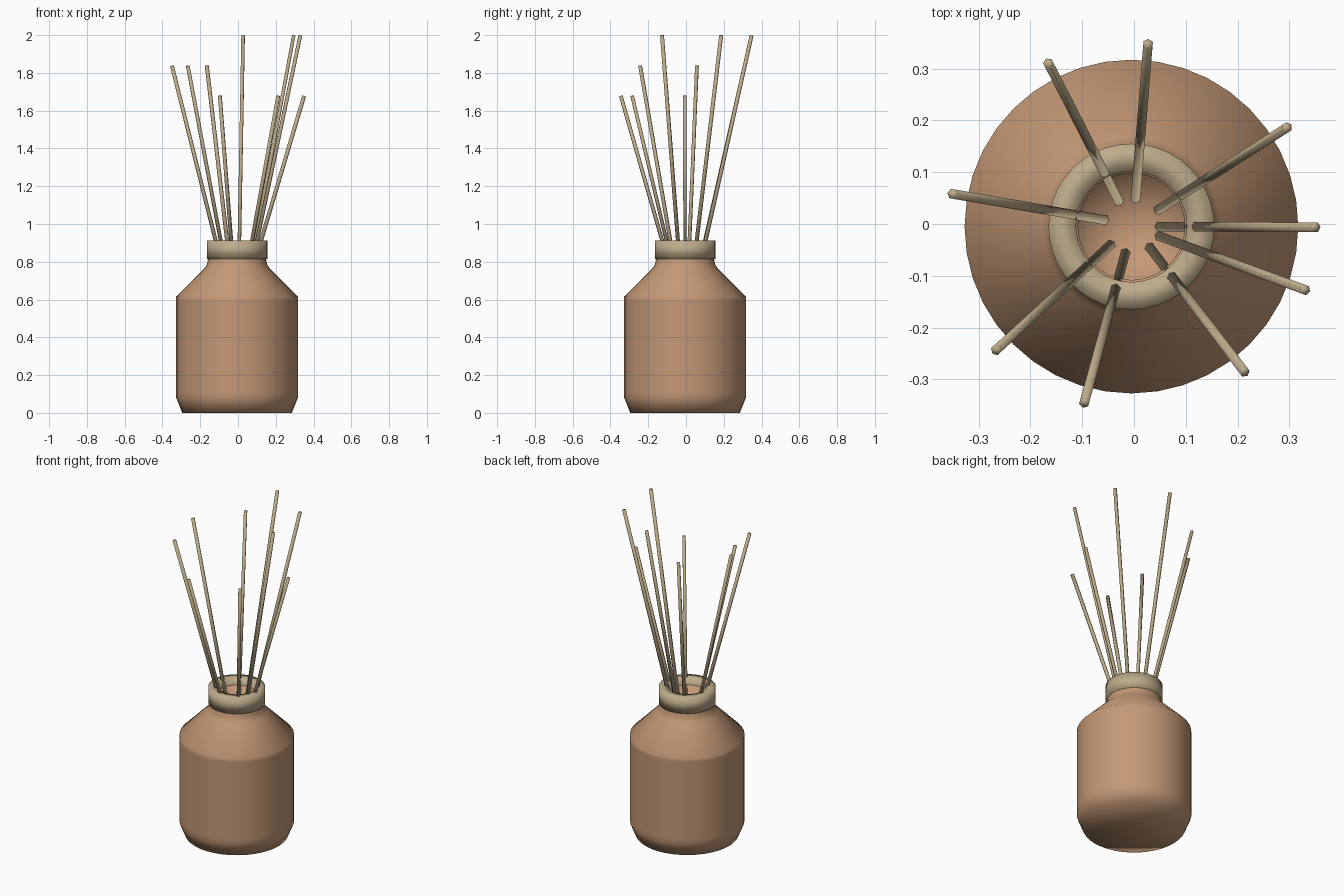
import bpy, bmesh, math
from mathutils import Vector

cube = bpy.data.objects.get("Cube")
if cube:
    bpy.data.objects.remove(cube, do_unlink=True)

CENTRE = -0.005  # the vessel sits slightly off the middle of the reeds


def material(name, rgb):
    mat = bpy.data.materials.new(name)
    mat.use_nodes = True
    mat.diffuse_color = (*rgb, 1)
    bsdf = mat.node_tree.nodes["Principled BSDF"]
    bsdf.inputs["Base Color"].default_value = (*rgb, 1)
    bsdf.inputs["Roughness"].default_value = 0.6
    return mat


def finish(bm, name, mat):
    bmesh.ops.recalc_face_normals(bm, faces=bm.faces)
    for face in bm.faces:
        face.smooth = True
    mesh = bpy.data.meshes.new(name)
    bm.to_mesh(mesh)
    bm.free()
    mesh.materials.append(mat)
    obj = bpy.data.objects.new(name, mesh)
    bpy.context.collection.objects.link(obj)
    return obj


def lathe(name, profile, mat, closed=False, steps=40):
    """Spin a radius/height profile around the vertical axis."""
    bm = bmesh.new()
    verts = [bm.verts.new((r, 0, z)) for r, z in profile]
    edges = [bm.edges.new(pair) for pair in zip(verts, verts[1:])]
    if closed:
        edges.append(bm.edges.new((verts[-1], verts[0])))
    bmesh.ops.spin(bm, geom=verts + edges, cent=(0, 0, 0), axis=(0, 0, 1),
                   angle=math.tau, steps=steps, use_duplicate=False)
    bmesh.ops.remove_doubles(bm, verts=bm.verts, dist=0.0005)
    obj = finish(bm, name, mat)
    obj.location = (CENTRE, CENTRE, 0)
    return obj


def reed(name, base, tip, mat, radius=0.0105):
    """Thin six-sided stick between two points."""
    base, tip = Vector(base), Vector(tip)
    axis = tip - base
    bm = bmesh.new()
    bmesh.ops.create_cone(bm, cap_ends=True, segments=6, radius1=radius,
                          radius2=radius, depth=axis.length)
    bmesh.ops.rotate(bm, verts=bm.verts,
                     matrix=axis.to_track_quat("Z", "Y").to_matrix())
    bmesh.ops.translate(bm, verts=bm.verts, vec=(base + tip) / 2)
    return finish(bm, name, mat)


clay = material("warm clay", (0.55, 0.315, 0.18))
wood = material("pale wood", (0.51, 0.41, 0.255))

# Bottle: foot, chamfer, straight wall, shoulder, neck, inner wall and floor
FLOOR = 0.67
lathe("bottle", [(0, 0), (0.29, 0), (0.322, 0.08), (0.322, 0.11),
                 (0.322, 0.59), (0.322, 0.615), (0.172, 0.765),
                 (0.16, 0.785), (0.152, 0.82), (0.15, 0.87),
                 (0.103, 0.87), (0.103, FLOOR), (0, FLOOR)], clay)

# Collar: square-section ring around the neck
lathe("collar", [(0.107, 0.815), (0.16, 0.815), (0.16, 0.912),
                 (0.107, 0.912)], wood, closed=True)

# Reeds: tip x, tip y, tip height, fanned out from the bottle floor
TALL, MIDDLE, SHORT = 2.0, 1.84, 1.68
reeds = [
    (0.35, -0.006, SHORT, 0.05, -0.005),
    (0.295, 0.186, TALL, 0.048, 0.028),
    (0.027, 0.347, TALL, 0.003, 0.05),
    (-0.165, 0.31, MIDDLE, -0.03, 0.045),
    (-0.35, 0.058, MIDDLE, -0.058, 0.008),
    (-0.266, -0.243, MIDDLE, -0.046, -0.041),
    (-0.096, -0.345, SHORT, -0.017, -0.057),
    (0.213, -0.285, SHORT, 0.031, -0.046),
    (0.33, -0.127, TALL, 0.05, -0.024),
]
for i, (x, y, height, bx, by) in enumerate(reeds, 1):
    reed(f"reed_{i}", (bx, by, FLOOR), (x, y, height - 0.002), wood)
